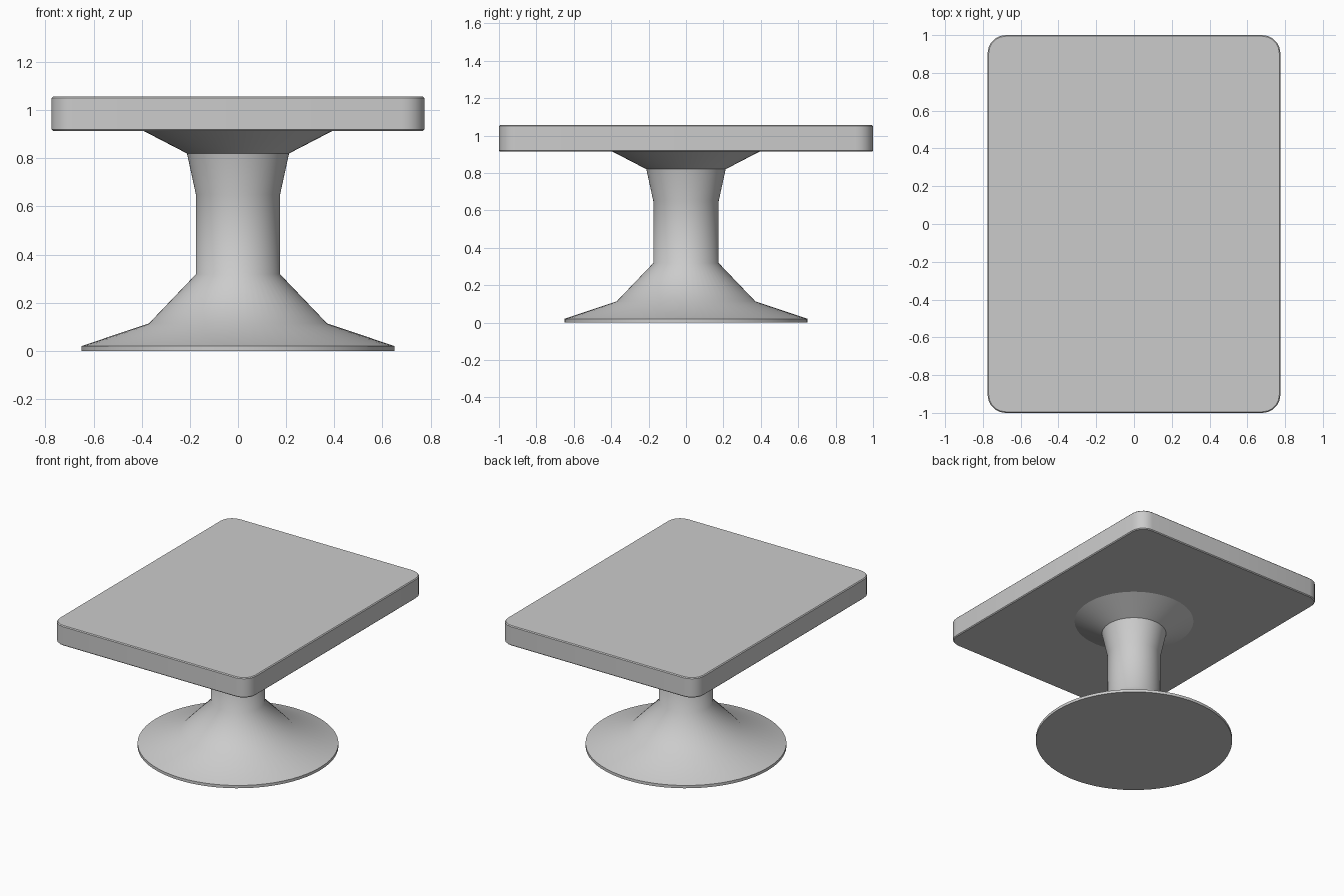
import bpy, bmesh, math

if "Cube" in bpy.data.objects:
    bpy.data.objects.remove(bpy.data.objects["Cube"])


def make_object(name, bm, angle):
    bmesh.ops.recalc_face_normals(bm, faces=bm.faces[:])
    mesh = bpy.data.meshes.new(name)
    bm.to_mesh(mesh)
    bm.free()
    obj = bpy.data.objects.new(name, mesh)
    bpy.context.collection.objects.link(obj)
    bpy.ops.object.select_all(action='DESELECT')
    obj.select_set(True)
    bpy.context.view_layer.objects.active = obj
    bpy.ops.object.shade_smooth_by_angle(angle=math.radians(angle))
    return obj


# Tabletop: rounded rectangle slab with slightly eased rims
def rounded_ring(bm, hx, hy, r, z, steps=5):
    verts = []
    for i, (sx, sy) in enumerate([(1, 1), (-1, 1), (-1, -1), (1, -1)]):
        for k in range(steps + 1):
            a = math.pi / 2 * (i + k / steps)
            verts.append(bm.verts.new((sx * (hx - r) + r * math.cos(a),
                                       sy * (hy - r) + r * math.sin(a), z)))
    return verts


bm = bmesh.new()
rings = [rounded_ring(bm, 0.775 - e, 1.0 - e, 0.095 - e, z)
         for e, z in [(0.006, 0.914), (0, 0.92), (0, 1.05), (0.006, 1.056)]]
n = len(rings[0])
for lo, hi in zip(rings, rings[1:]):
    for i in range(n):
        j = (i + 1) % n
        bm.faces.new((lo[i], lo[j], hi[j], hi[i]))
bm.faces.new(rings[0][::-1])
bm.faces.new(rings[-1])
make_object("tabletop", bm, 30)

# Pedestal: flared foot, straight column and flared head, turned round z
profile = [(0.65, 0), (0.65, 0.02), (0.37, 0.114), (0.175, 0.318),
           (0.175, 0.65), (0.212, 0.82), (0.395, 0.915)]
bm = bmesh.new()
pts = [(0, 0)] + profile + [(0, 0.915)]
vs = [bm.verts.new((r, 0, z)) for r, z in pts]
es = [bm.edges.new(p) for p in zip(vs, vs[1:])]
bmesh.ops.spin(bm, geom=vs + es, cent=(0, 0, 0), axis=(0, 0, 1),
               angle=2 * math.pi, steps=64, use_merge=True)
bmesh.ops.remove_doubles(bm, verts=bm.verts[:], dist=1e-5)
make_object("pedestal", bm, 50)
